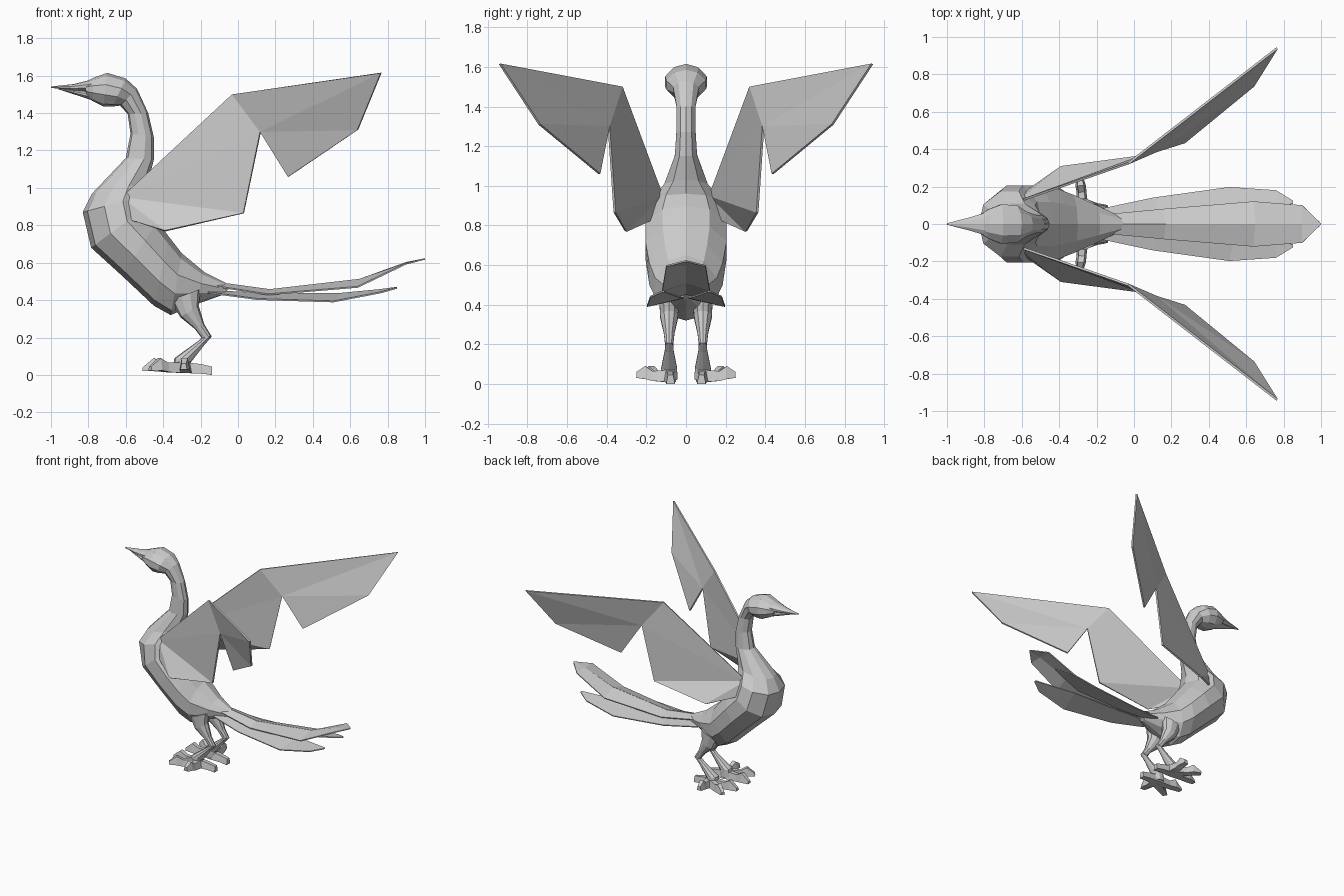
import bpy, bmesh
from mathutils import Vector


def make(name, verts, faces, mirror=False, thick=0):
    me = bpy.data.meshes.new(name)
    me.from_pydata(verts, [], faces)
    bm = bmesh.new()
    bm.from_mesh(me)
    bmesh.ops.recalc_face_normals(bm, faces=bm.faces)
    bm.to_mesh(me)
    bm.free()
    ob = bpy.data.objects.new(name, me)
    bpy.context.collection.objects.link(ob)
    if thick:
        s = ob.modifiers.new("thickness", 'SOLIDIFY')
        s.thickness = thick
        s.offset = 0
    if mirror:
        m = ob.modifiers.new("mirror", 'MIRROR')
        m.use_axis = (False, True, False)
    return ob


def skin(name, rings, mirror=False):
    n = len(rings[0])
    verts = [v for r in rings for v in r]
    faces = [(i * n + k, i * n + (k + 1) % n, (i + 1) * n + (k + 1) % n, (i + 1) * n + k)
             for i in range(len(rings) - 1) for k in range(n)]
    faces += [tuple(range(n)), tuple(range(len(verts) - n, len(verts)))]
    return make(name, verts, faces, mirror)


HALF = [(0, 1), (.58, .82), (1, .3), (1, -.3), (.6, -.85), (0, -1)]
SECTION = HALF + [(-a, b) for a, b in HALF[-2:0:-1]]


def loft(name, sections, cy=0, mirror=False):
    # each section: upper x,z / lower x,z / half width
    rings = []
    for ux, uz, lx, lz, w in sections:
        rings.append([((ux + lx) / 2 + t * (ux - lx) / 2, cy + s * w,
                       (uz + lz) / 2 + t * (uz - lz) / 2) for s, t in SECTION])
    return skin(name, rings, mirror)


# body, neck and head in one skin
loft("body_neck_head", [
    (-.03, .475, -.09, .425, .03),
    (-.18, .55, -.23, .375, .10),
    (-.30, .65, -.36, .32, .155),
    (-.37, .74, -.45, .37, .185),
    (-.43, .82, -.62, .53, .205),
    (-.49, .90, -.785, .68, .205),
    (-.50, .96, -.83, .87, .175),
    (-.48, 1.03, -.78, .97, .11),
    (-.45, 1.15, -.60, 1.16, .056),
    (-.45, 1.27, -.575, 1.29, .048),
    (-.48, 1.40, -.59, 1.395, .047),
    (-.54, 1.53, -.63, 1.44, .065),
    (-.60, 1.585, -.67, 1.435, .10),
    (-.70, 1.615, -.72, 1.435, .105),
    (-.77, 1.59, -.78, 1.465, .08),
    (-.82, 1.565, -.81, 1.49, .055)])

# beak
loft("upper_beak", [(-.78, 1.58, -.78, 1.51, .065), (-.88, 1.555, -.88, 1.52, .035),
                    (-1, 1.542, -1, 1.535, .004)])
loft("lower_beak", [(-.75, 1.52, -.74, 1.455, .055), (-.84, 1.52, -.83, 1.485, .035),
                    (-.96, 1.535, -.96, 1.527, .005)])

# wings
wing = [(-.62, .12, .95), (-.03, .325, 1.50), (.12, .39, 1.30), (.03, .36, .865),
        (-.39, .305, .77), (-.58, .17, .83), (.765, .94, 1.615), (.64, .74, 1.31), (.27, .437, 1.06)]
make("wing", wing, [(0, 1, 2), (0, 2, 3), (0, 3, 4), (0, 4, 5), (1, 6, 2), (6, 7, 2), (7, 8, 2)],
     True, .012)


# tail feathers: strips of (x, inner y, inner z, outer y, outer z)
def feather(name, rows):
    verts = [p for x0, y0, z0, x1, y1, z1 in rows for p in ((x0, y0, z0), (x1, y1, z1))]
    faces = [(2 * i, 2 * i + 1, 2 * i + 3, 2 * i + 2) for i in range(len(rows) - 1)]
    make(name, verts, faces, True, .008)


feather("tail_centre_feather", [
    (-.16, 0, .50, -.16, .05, .48), (.17, 0, .455, .16, .08, .43), (.65, 0, .51, .64, .12, .47),
    (.90, 0, .60, .90, .10, .595), (1.0, 0, .62, .99, .012, .618)])
feather("tail_side_feather", [
    (-.16, .01, .45, -.16, .085, .44), (.15, .01, .435, .1, .14, .405), (.55, .02, .435, .51, .197, .392),
    (.76, .08, .455, .76, .18, .44), (.85, .11, .467, .85, .125, .465)])

# thighs and shanks
loft("thigh", [(-.20, .46, -.36, .40, .05), (-.21, .37, -.31, .31, .045),
               (-.18, .27, -.23, .245, .027), (-.14, .205, -.185, .185, .02)], .085, True)
loft("shank", [(-.14, .205, -.175, .215, .02), (-.18, .16, -.215, .18, .022),
               (-.25, .07, -.34, .09, .04), (-.25, .02, -.35, .03, .042)], .085, True)


# toes: tapered four-sided bars
def toe(name, path):
    pts = [Vector(p[:3]) for p in path]
    d = (pts[-1] - pts[0]).normalized()
    side = d.cross(Vector((0, 0, 1))).normalized()
    rings = []
    for p, (_, _, _, w, h) in zip(pts, path):
        rings.append([p + side * a * w + Vector((0, 0, b * h))
                      for a, b in ((-1, 0), (1, 0), (.6, 1), (-.6, 1))])
    skin(name, rings, True)


toe("inner_toe", [(-.28, .085, .01, .035, .06), (-.40, .08, .015, .026, .05),
                  (-.45, .077, .02, .028, .07), (-.51, .075, .02, .018, .02)])
toe("middle_toe", [(-.28, .09, .01, .035, .06), (-.38, .15, .015, .026, .05),
                   (-.42, .175, .025, .028, .065), (-.47, .205, .025, .018, .02)])
toe("outer_toe", [(-.28, .09, .01, .035, .06), (-.28, .17, .015, .026, .05),
                  (-.285, .205, .025, .028, .065), (-.29, .25, .03, .018, .03)])
toe("hind_toe", [(-.30, .085, .01, .035, .06), (-.2, .08, .008, .025, .05),
                 (-.14, .078, 0, .022, .045)])
